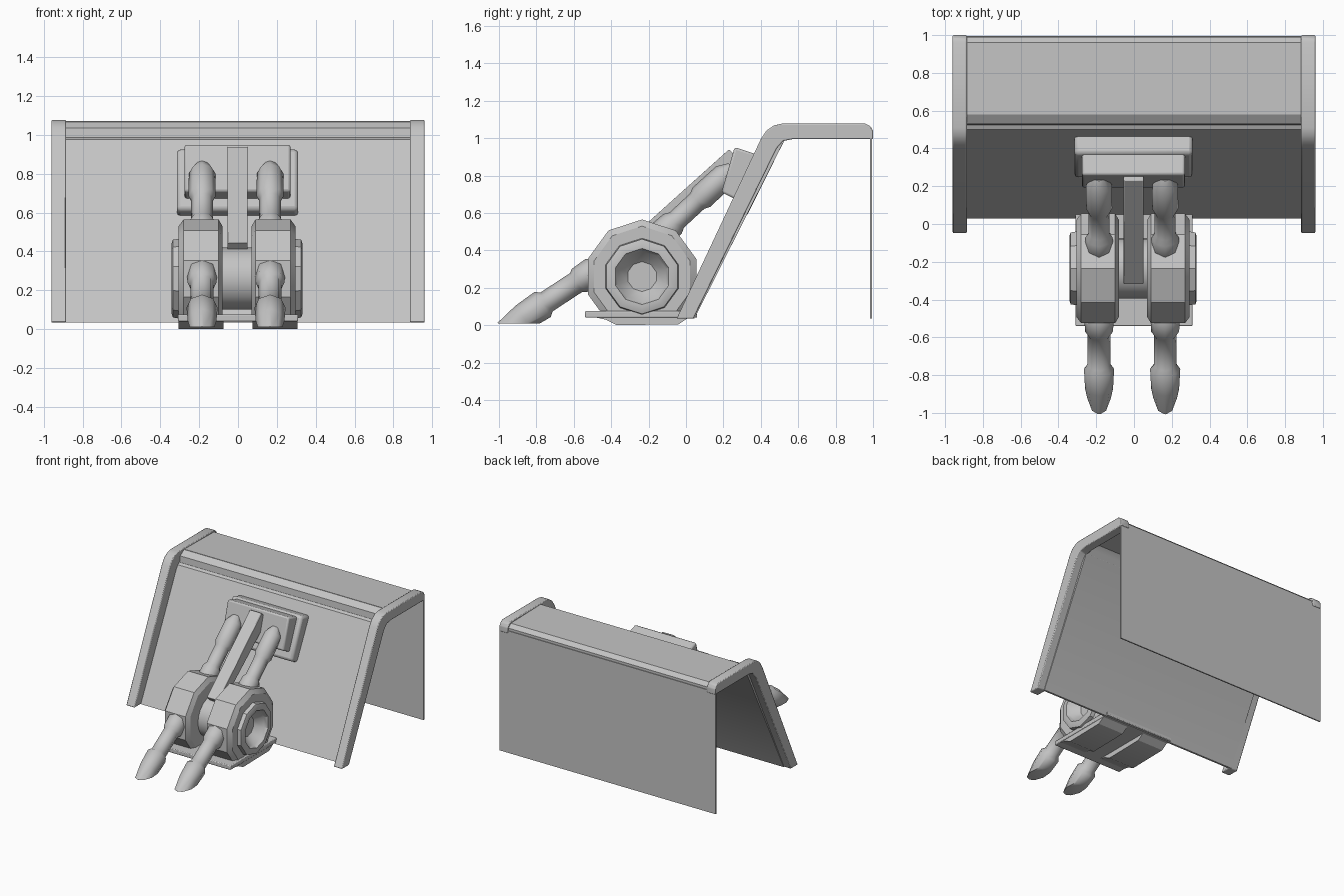
import bpy, bmesh, math
from mathutils import Vector

cube = bpy.data.objects.get("Cube")
if cube:
    bpy.data.objects.remove(cube, do_unlink=True)

grey = bpy.data.materials.new("plain_grey")
grey.use_nodes = True
COLOUR = (0.55, 0.55, 0.55, 1)
grey.diffuse_color = COLOUR
grey.node_tree.nodes["Principled BSDF"].inputs["Base Color"].default_value = COLOUR


def finish(name, bm, bevel=0.0, segments=2, angle=32):
    bmesh.ops.recalc_face_normals(bm, faces=bm.faces)
    mesh = bpy.data.meshes.new(name)
    bm.to_mesh(mesh)
    bm.free()
    mesh.materials.append(grey)
    ob = bpy.data.objects.new(name, mesh)
    bpy.context.collection.objects.link(ob)
    bpy.ops.object.select_all(action='DESELECT')
    ob.select_set(True)
    bpy.context.view_layer.objects.active = ob
    if bevel:
        mod = ob.modifiers.new("bevel", 'BEVEL')
        mod.width = bevel
        mod.segments = segments
    bpy.ops.object.shade_smooth_by_angle(angle=math.radians(angle))
    return ob


def prism(name, profile, x0, x1, bevel=0.0):
    """Extrude a (y, z) outline along x."""
    bm = bmesh.new()
    face = bm.faces.new([bm.verts.new((x0, y, z)) for y, z in profile])
    new = bmesh.ops.extrude_face_region(bm, geom=[face])["geom"]
    bmesh.ops.translate(bm, vec=(x1 - x0, 0, 0),
                        verts=[g for g in new if isinstance(g, bmesh.types.BMVert)])
    return finish(name, bm, bevel)


def lathe(name, origin, direction, rings, sides, floor=None):
    """Spin (distance, radius) rings around an axis, closing both ends."""
    axis = Vector(direction).normalized()
    side = Vector((1, 0, 0)) if abs(axis.x) < 0.5 else Vector((0, 0, 1))
    up = axis.cross(side)
    bm = bmesh.new()
    loops = []
    for d, r in rings:
        loop = []
        for i in range(sides):
            a = 2 * math.pi * i / sides
            loop.append(bm.verts.new(Vector(origin) + axis * d
                                     + (side * math.cos(a) + up * math.sin(a)) * r))
        loops.append(loop)
    for a, b in zip(loops, loops[1:]):
        for i in range(sides):
            j = (i + 1) % sides
            bm.faces.new((a[i], a[j], b[j], b[i]))
    bm.faces.new(loops[0])
    bm.faces.new(loops[-1])
    if floor is not None:
        cut = bmesh.ops.bisect_plane(bm, geom=bm.verts[:] + bm.edges[:] + bm.faces[:],
                                     plane_co=(0, 0, floor), plane_no=(0, 0, -1),
                                     clear_outer=True)["geom_cut"]
        bmesh.ops.edgeloop_fill(bm, edges=[e for e in cut if isinstance(e, bmesh.types.BMEdge)])
    return finish(name, bm, angle=47 if sides < 10 else 30)


# Folded cover: sloped front sheet, stepped ridge, top and back sheet
prism("front_sheet", [(0.03, 0.04), (0.045, 0.04), (0.545, 1.03), (0.585, 1.062),
                      (0.58, 1.072), (0.53, 1.04), (0.525, 0.99), (0.5, 0.98)], -0.9, 0.9)
prism("top_sheet", [(0.58, 1.06), (0.95, 1.06), (0.98, 1.0), (0.99, 1.0), (0.99, 1.04),
                    (0.96, 1.068), (0.58, 1.075)], -0.9, 0.9)
prism("back_sheet", [(0.985, 0.04), (0.995, 0.04), (0.995, 1.02), (0.985, 1.02)], -0.96, 0.96)

# Raised rim along both ends of the cover
RIM = [(-0.05, 0.04), (0.40, 1.0), (0.43, 1.045), (0.47, 1.073), (0.51, 1.082),
       (0.96, 1.082), (0.985, 1.07), (1.0, 1.045), (1.0, 1.0), (0.57, 1.0),
       (0.52, 0.99), (0.485, 0.95), (0.04, 0.04)]
for s, label in ((1, "left"), (-1, "right")):
    prism(label + "_rim", RIM, s * 0.885, s * 0.96, 0.006)

# Mount on the sloped sheet
prism("mount_plate", [(0.37, 0.935), (0.48, 0.90), (0.32, 0.58), (0.24, 0.62)],
      -0.315, 0.31, 0.02)
prism("mount_block", [(0.26, 0.957), (0.40, 0.91), (0.30, 0.66), (0.19, 0.715)],
      -0.275, 0.27, 0.012)

# Centre arm and axle
prism("centre_arm", [(-0.32, 0.45), (0.23, 0.945), (0.31, 0.87), (-0.27, 0.40)],
      -0.055, 0.05, 0.004)
lathe("axle", (-0.12, -0.235, 0.265), (1, 0, 0), [(0, 0.16), (0.24, 0.16)], 20)

# Base
prism("base_plate", [(-0.54, 0.045), (-0.54, 0.08), (0.06, 0.08), (0.06, 0.045)],
      -0.31, 0.31, 0.006)
RUNNER = [(-0.50, 0.05), (-0.43, 0.035), (-0.37, 0.005), (-0.04, 0.01), (0.02, 0.05)]

# Drum, runner and two barrels on each side
DRUM = [(0, 0.27), (0.02, 0.305), (0.20, 0.305), (0.225, 0.27), (0.225, 0.205),
        (0.255, 0.20), (0.262, 0.18), (0.262, 0.15), (0.235, 0.135), (0.18, 0.08)]
LOWER = [(0, 0.05), (0.13, 0.074), (0.255, 0.08), (0.28, 0.06), (0.47, 0.06),
         (0.49, 0.074), (0.58, 0.078), (0.62, 0.055)]
UPPER = [(0, 0.055), (0.04, 0.075), (0.12, 0.072), (0.15, 0.056), (0.30, 0.056),
         (0.33, 0.07), (0.50, 0.068), (0.56, 0.035)]
for s, label in ((1, "left"), (-1, "right")):
    x = s * 0.175 - 0.01
    lathe(label + "_drum", (s * 0.075 - 0.005, -0.235, 0.265), (s, 0, 0), DRUM, 10, 0.06)
    prism(label + "_runner", RUNNER, s * 0.075, s * 0.305)
    lathe(label + "_lower_barrel", (x, -0.98, -0.024), (0, 0.84, 0.55), LOWER, 8, 0.015)
    lathe(label + "_upper_barrel", (x, -0.16, 0.465), (0, 0.735, 0.68), UPPER, 8)

# Set the lowest point on the ground
bpy.context.view_layer.update()
parts = [o for o in bpy.context.collection.objects if o.type == 'MESH' and grey.name in o.data.materials]
low = min((o.matrix_world @ v.co).z for o in parts for v in o.data.vertices)
for o in parts:
    o.location.z -= low
